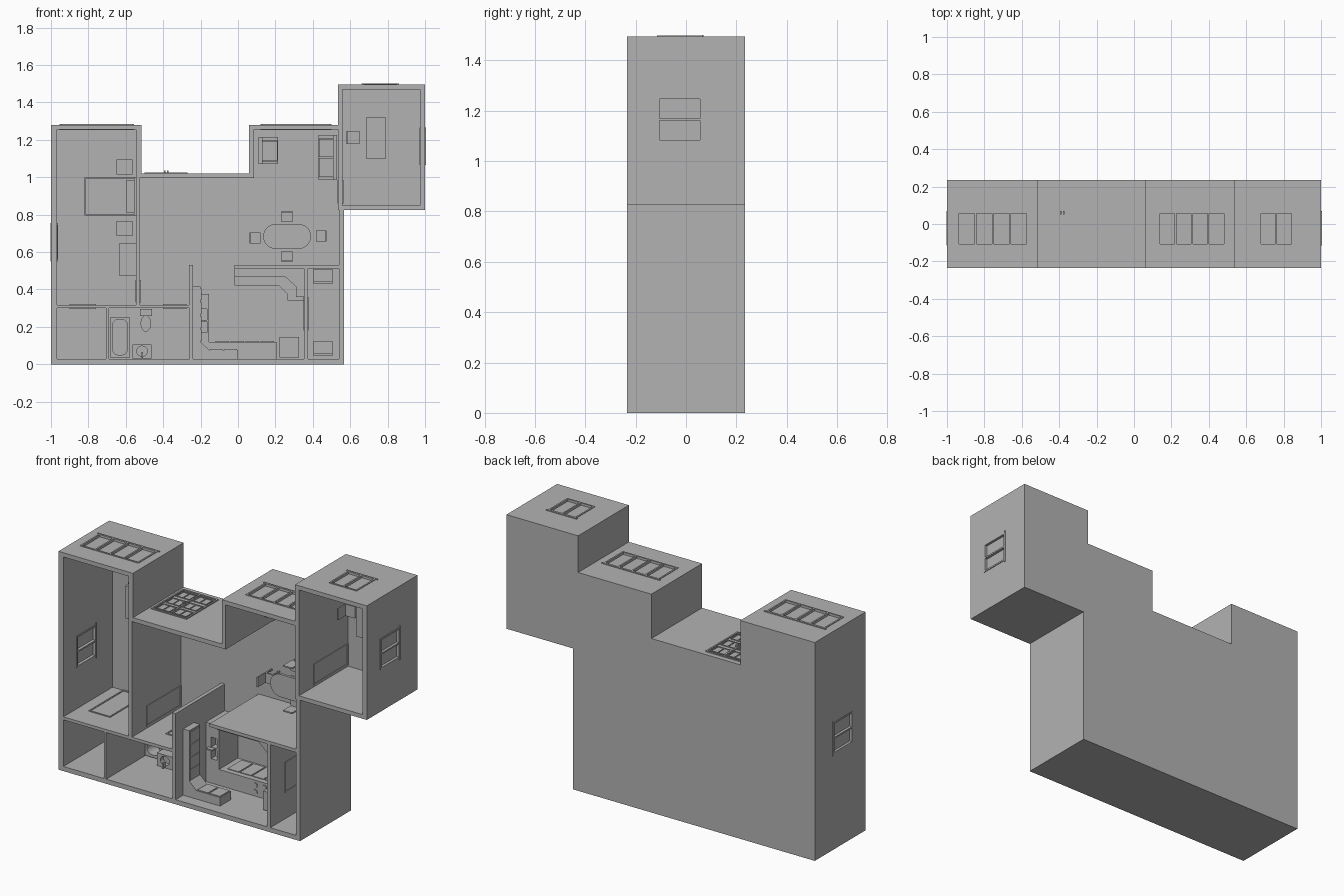
import bpy, bmesh, math
from mathutils import Vector

if "Cube" in bpy.data.objects:
    bpy.data.objects.remove(bpy.data.objects["Cube"])

BACK = 0.235      # y of the floor slab's underside
FULL = 0.47       # wall height
FLOOR = 0.015     # slab thickness

grey = bpy.data.materials.new("plain_grey")
grey.use_nodes = True
tone = (0.45, 0.45, 0.45, 1)
grey.diffuse_color = tone
grey.node_tree.nodes["Principled BSDF"].inputs["Base Color"].default_value = tone


def prism(name, outline, h0, h1):
    """Extrude a plan outline of (x, z) points from height h0 to h1 above the floor."""
    bm = bmesh.new()
    face = bm.faces.new([bm.verts.new((x, BACK - h0, z)) for x, z in outline])
    new = bmesh.ops.extrude_face_region(bm, geom=[face])["geom"]
    moved = [v for v in new if isinstance(v, bmesh.types.BMVert)]
    bmesh.ops.translate(bm, verts=moved, vec=(0, h0 - h1, 0))
    bmesh.ops.recalc_face_normals(bm, faces=bm.faces)
    mesh = bpy.data.meshes.new(name)
    bm.to_mesh(mesh)
    bm.free()
    mesh.materials.append(grey)
    obj = bpy.data.objects.new(name, mesh)
    bpy.context.collection.objects.link(obj)
    return obj


def rect(x0, x1, z0, z1):
    return [(x0, z0), (x1, z0), (x1, z1), (x0, z1)]


def box(name, x0, x1, z0, z1, h0, h1):
    return prism(name, rect(x0, x1, z0, z1), h0, h1)


def rounded(x0, x1, z0, z1, r, n=8):
    pts = []
    corners = [(x1 - r, z1 - r), (x0 + r, z1 - r), (x0 + r, z0 + r), (x1 - r, z0 + r)]
    for q, (cx, cz) in enumerate(corners):
        for i in range(n + 1):
            a = math.pi / 2 * (q + i / n)
            pts.append((cx + r * math.cos(a), cz + r * math.sin(a)))
    return pts


def oval(cx, cz, rx, rz, n=24):
    return [(cx + rx * math.cos(2 * math.pi * i / n), cz + rz * math.sin(2 * math.pi * i / n))
            for i in range(n)]


def cut(obj, *cutters):
    bpy.context.view_layer.objects.active = obj
    for c in cutters:
        c.hide_render = True
        mod = obj.modifiers.new("cut", "BOOLEAN")
        mod.operation, mod.solver, mod.object = "DIFFERENCE", "EXACT", c
        bpy.ops.object.modifier_apply(modifier=mod.name)
        bpy.data.objects.remove(c)


# House shell with open rooms
house = prism("house_shell", [
    (-1, 0), (.567, 0), (.567, .826), (1, .826), (1, 1.495), (.535, 1.495), (.535, 1.28),
    (.06, 1.28), (.06, 1.02), (-.517, 1.02), (-.517, 1.28), (-1, 1.28)], 0, FULL)
rooms = [
    rect(-.968, -.545, .318, 1.255),
    rect(-.968, -.706, .027, .3),
    rect(-.69, -.26, .027, .3),
    rect(.374, .54, .027, .513),
    rect(.56, .972, .85, 1.47),
    [(-.523, .318), (-.262, .318), (-.262, .532), (-.24, .532), (-.24, .027), (.353, .027),
     (.353, .513), (-.02, .513), (-.02, .532), (.54, .532), (.54, .826), (.535, .826),
     (.535, 1.255), (.085, 1.255), (.085, .995), (-.523, .995)]]
cut(house, *[prism("room_cutter", r, FLOOR, FULL + .1) for r in rooms])


def wall_box(name, along, w0, w1, u0, u1, h0, h1):
    """Box in a wall that runs along x or z; w is its thickness range."""
    if along == "x":
        return box(name, u0, u1, w0, w1, h0, h1)
    return box(name, w0, w1, u0, u1, h0, h1)


def frame(name, along, w0, w1, u0, u1, h0, h1, n, bar):
    for i in range(n + 1):
        u = u0 + (u1 - u0 - bar) * i / n
        wall_box(name + "_upright", along, w0, w1, u, u + bar, h0, h1)
    for h in (h0, h1 - bar):
        wall_box(name + "_rail", along, w0, w1, u0, u1, h, h + bar)


# Windows: opening, frame, sill and glass
for along, w0, w1, u0, u1, n in [
        ("x", 1.255, 1.28, -.945, -.565, 4), ("x", 1.255, 1.28, .13, .49, 4),
        ("x", 1.47, 1.495, .67, .85, 2), ("z", .972, 1, 1.075, 1.255, 2),
        ("z", -1, -.968, .56, .745, 2)]:
    cut(house, wall_box("window_cutter", along, w0 - .01, w1 + .01, u0, u1, .17, .35))
    frame("window", along, w0 - .002, w1 + .004, u0, u1, .17, .35, n, .009)
    mid = (w0 + w1) / 2
    wall_box("window_glass", along, mid - .003, mid + .003, u0, u1, .17, .35)
    wall_box("window_sill", along, w0 - .002, w1 + .005, u0 - .01, u1 + .01, .165, .172)

# Inner doors: thin leaf and frame showing on both sides of a wall
for along, w0, w1, u0, u1 in [
        ("x", .3, .318, -.9, -.76), ("x", .3, .318, -.4, -.275),
        ("z", -.545, -.523, .33, .45), ("z", .535, .56, .86, .985), ("z", .353, .374, .18, .36)]:
    frame("door", along, w0 - .004, w1 + .004, u0, u1, FLOOR, .335, 1, .008)

# Entry double door with panels and handles
frame("entry_door", "x", 1.018, 1.026, -.5, -.27, .03, .325, 2, .009)
for x in (-.485, -.377):
    for h in (.05, .145, .235):
        frame("entry_panel", "x", 1.018, 1.024, x, x + .09, h, h + .07, 2, .005)
for x in (-.395, -.379):
    box("entry_handle", x, x + .008, 1.02, 1.036, .165, .185)

# Bedroom
box("bed_base", -.82, -.55, .795, 1, FLOOR, .085)
box("mattress", -.815, -.555, .802, .993, .085, .115)
box("pillow", -.597, -.557, .81, .985, .115, .13)
box("headboard", -.555, -.545, .795, 1, FLOOR, .17)
for z in (.685, 1.015):
    box("nightstand", -.65, -.565, z, z + .08, FLOOR, .1)
box("dresser", -.635, -.546, .475, .645, FLOOR, .15)


# Seating: back is the side (+1 or -1 in x) that the backrest stands on
def couch(name, x0, x1, z0, z1, side, seats):
    box(name + "_base", x0, x1, z0, z1, FLOOR, .05)
    back = (x1 - .022, x1) if side > 0 else (x0, x0 + .022)
    box(name + "_back", *back, z0, z1, .05, .15)
    for z in (z0, z1 - .018):
        box(name + "_arm", x0, x1, z, z + .018, .05, .11)
    step = (z1 - z0 - .036) / seats
    for i in range(seats):
        z = z0 + .018 + step * i
        box(name + "_cushion", x0 + .004, x1 - .004, z + .002, z + step - .002, .05, .08)


couch("sofa", .43, .53, .985, 1.225, 1, 2)
couch("armchair", .11, .215, 1.07, 1.215, -1, 1)


def chair(cx, cz, dx, dz, r=.029):
    box("chair_seat", cx - r, cx + r, cz - r, cz + r, .07, .08)
    for sx in (-1, 1):
        for sz in (-1, 1):
            x, z = cx + sx * (r - .005), cz + sz * (r - .005)
            box("chair_leg", x - .004, x + .004, z - .004, z + .004, FLOOR, .07)
    bx, bz = cx + dx * (r - .004), cz + dz * (r - .004)
    ex, ez = (.004, r) if dx else (r, .004)
    box("chair_back", bx - ex, bx + ex, bz - ez, bz + ez, .08, .15)


# Dining set
prism("dining_table_top", rounded(.135, .39, .617, .75, .066), .115, .13)
for x in (.2, .325):
    prism("dining_table_leg", oval(x, .684, .015, .015, 12), FLOOR, .115)
for cx, cz, dx, dz in [(.262, .79, 0, 1), (.262, .577, 0, -1), (.09, .675, -1, 0), (.445, .685, 1, 0)]:
    chair(cx, cz, dx, dz)

# Study
box("desk_top", .685, .79, 1.1, 1.32, .11, .122)
for z in (1.105, 1.3):
    box("desk_side", .69, .785, z, z + .015, FLOOR, .11)
chair(.615, 1.212, -1, 0, .034)

# Bathroom
tub = box("bathtub", -.685, -.577, .035, .25, FLOOR, .12)
cut(tub, prism("tub_cutter", rounded(-.672, -.59, .05, .24, .035), .04, .2))
box("toilet_tank", -.525, -.46, .258, .295, FLOOR, .15)
prism("toilet_bowl", oval(-.493, .218, .026, .042), FLOOR, .08)
prism("toilet_seat", oval(-.493, .218, .028, .044), .08, .09)
vanity = box("vanity", -.565, -.462, .03, .105, FLOOR, .18)
cut(vanity, prism("basin_cutter", oval(-.513, .07, .029, .027), .15, .25))
box("vanity_tap", -.517, -.509, .034, .065, .18, .2)

# Kitchen: left and lower run
counter = prism("kitchen_counter", [
    (-.24, .027), (.205, .027), (.205, .12), (-.155, .12), (-.155, .375), (-.24, .375)], FLOOR, .19)
cut(counter, *[box("sink_cutter", -.205, -.167, z, z + .058, .15, .25) for z in (.17, .238)])
box("sink_tap", -.222, -.18, .229, .236, .19, .215)
prism("upper_cabinets", [
    (-.24, .027), (0, .027), (0, .077), (-.155, .077), (-.2, .12), (-.2, .415), (-.24, .415)], .3, .4)
for z in (.12, .19, .265, .34):
    box("cabinet_door", -.2, -.196, z + .004, z + .066, .305, .395)
for x in (-.15, -.073):
    box("cabinet_door", x, x + .068, .077, .081, .305, .395)
for i in range(4):
    x = -.12 + i * .08
    box("counter_door", x, x + .072, .12, .124, .03, .16)
for x in (.08, .14):
    for z in (.052, .092):
        prism("hob_ring", oval(x, z, .015, .015, 16), .19, .195)
box("refrigerator", .222, .325, .035, .145, FLOOR, .32)

# Kitchen: upper and right run
prism("corner_counter", [
    (-.02, .513), (-.02, .42), (.22, .42), (.265, .375), (.265, .34), (.353, .34), (.353, .513)],
    FLOOR, .19)
prism("corner_cabinets", [
    (-.02, .513), (-.02, .47), (.25, .47), (.31, .415), (.31, .36), (.353, .36), (.353, .513)],
    .3, .4)

# Utility room
for name, z in (("washer", .045), ("dryer", .43)):
    box(name, .405, .505, z, z + .08, FLOOR, .18)
    box(name + "_panel", .405, .505, z, z + .012, .18, .2)
